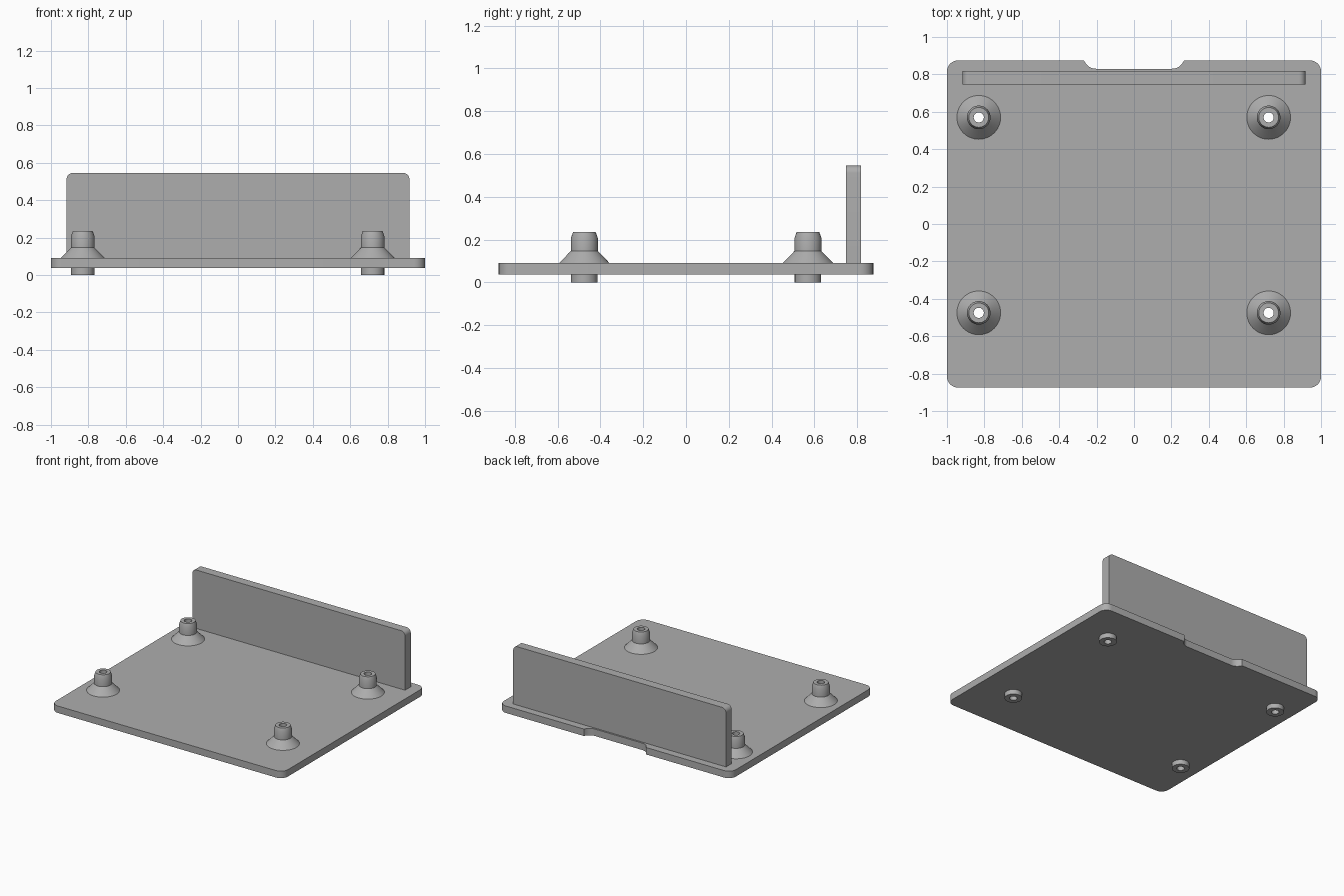
import bpy, bmesh, math
from mathutils import Matrix

cube = bpy.data.objects.get("Cube")
if cube:
    bpy.data.objects.remove(cube, do_unlink=True)

grey = bpy.data.materials.new("mid_grey")
grey.use_nodes = True
colour = (0.42, 0.42, 0.42, 1)
grey.diffuse_color = colour
grey.node_tree.nodes["Principled BSDF"].inputs["Base Color"].default_value = colour


def arc(cx, cy, r, start, end, steps=8):
    """Points on an arc, angles in degrees."""
    angles = [math.radians(start + (end - start) * i / steps) for i in range(steps + 1)]
    return [(cx + r * math.cos(a), cy + r * math.sin(a)) for a in angles]


def finish(obj):
    obj.data.materials.clear()
    obj.data.materials.append(grey)
    bpy.ops.object.select_all(action='DESELECT')
    obj.select_set(True)
    bpy.context.view_layer.objects.active = obj
    bpy.ops.object.shade_smooth_by_angle(angle=math.radians(30))


def add_mesh(name, mesh):
    obj = bpy.data.objects.new(name, mesh)
    bpy.context.collection.objects.link(obj)
    finish(obj)
    return obj


def slab(name, loops, thickness, matrix):
    """Flat outline with optional holes, thickened about its middle."""
    curve = bpy.data.curves.new(name + "_outline", 'CURVE')
    curve.dimensions = '2D'
    curve.fill_mode = 'BOTH'
    curve.extrude = thickness / 2
    for loop in loops:
        spline = curve.splines.new('POLY')
        spline.points.add(len(loop) - 1)
        for point, (x, y) in zip(spline.points, loop):
            point.co = (x, y, 0, 1)
        spline.use_cyclic_u = True
    temp = bpy.data.objects.new(name + "_outline", curve)
    bpy.context.collection.objects.link(temp)
    bpy.context.view_layer.update()
    evaluated = temp.evaluated_get(bpy.context.evaluated_depsgraph_get())
    mesh = bpy.data.meshes.new_from_object(evaluated)
    bpy.data.objects.remove(temp, do_unlink=True)
    bm = bmesh.new()
    bm.from_mesh(mesh)
    bmesh.ops.remove_doubles(bm, verts=bm.verts, dist=0.0001)
    bmesh.ops.transform(bm, matrix=matrix, verts=bm.verts)
    bmesh.ops.recalc_face_normals(bm, faces=bm.faces)
    bm.to_mesh(mesh)
    bm.free()
    return add_mesh(name, mesh)


def lathe(name, profile, location, segments=48):
    """Closed ring profile of (radius, height) spun around z."""
    bm = bmesh.new()
    verts = [bm.verts.new((r, 0, z)) for r, z in profile]
    edges = [bm.edges.new((v, verts[i - 1])) for i, v in enumerate(verts)]
    bmesh.ops.spin(bm, geom=verts + edges, cent=(0, 0, 0), axis=(0, 0, 1),
                   angle=math.tau, steps=segments)
    bmesh.ops.remove_doubles(bm, verts=bm.verts, dist=0.0001)
    bmesh.ops.recalc_face_normals(bm, faces=bm.faces)
    mesh = bpy.data.meshes.new(name)
    bm.to_mesh(mesh)
    bm.free()
    add_mesh(name, mesh).location = location


posts = {"left": 0.72, "right": -0.83}
rows = {"front": -0.475, "back": 0.57}
W, D, R = 1.0, 0.875, 0.06
bottom, top = 0.037, 0.091

# Base plate: rounded corners, shallow notch in the back edge, post holes
right_half = (arc(W - R, R - D, R, -90, 0) + arc(W - R, D - R, R, 0, 90)
              + arc(0.203, 0.898, 0.068, -20, -90))
outline = right_half + [(-x, y) for x, y in reversed(right_half)]
holes = [arc(x, y, 0.05, 0, 352.5, 47) for x in posts.values() for y in rows.values()]
slab("base_plate", [outline] + holes, top - bottom,
     Matrix.Translation((0, 0, (bottom + top) / 2)))

# Upright back wall with rounded top corners
wall_w, wall_top, r = 0.917, 0.546, 0.035
wall = ([(-wall_w, top), (wall_w, top)]
        + arc(wall_w - r, wall_top - r, r, 0, 90)
        + arc(r - wall_w, wall_top - r, r, 90, 180))
slab("back_wall", [wall], 0.07,
     Matrix.Translation((0, 0.782, 0)) @ Matrix.Rotation(math.pi / 2, 4, 'X'))

# Hollow mounting posts: pin below, flared collar and tapered tip above
post_profile = [(0.027, 0), (0.062, 0), (0.062, top), (0.117, top), (0.063, 0.147),
                (0.063, 0.207), (0.053, 0.235), (0.027, 0.235)]
for side, x in posts.items():
    for row, y in rows.items():
        lathe(f"{row}_{side}_post", post_profile, (x, y, 0))
